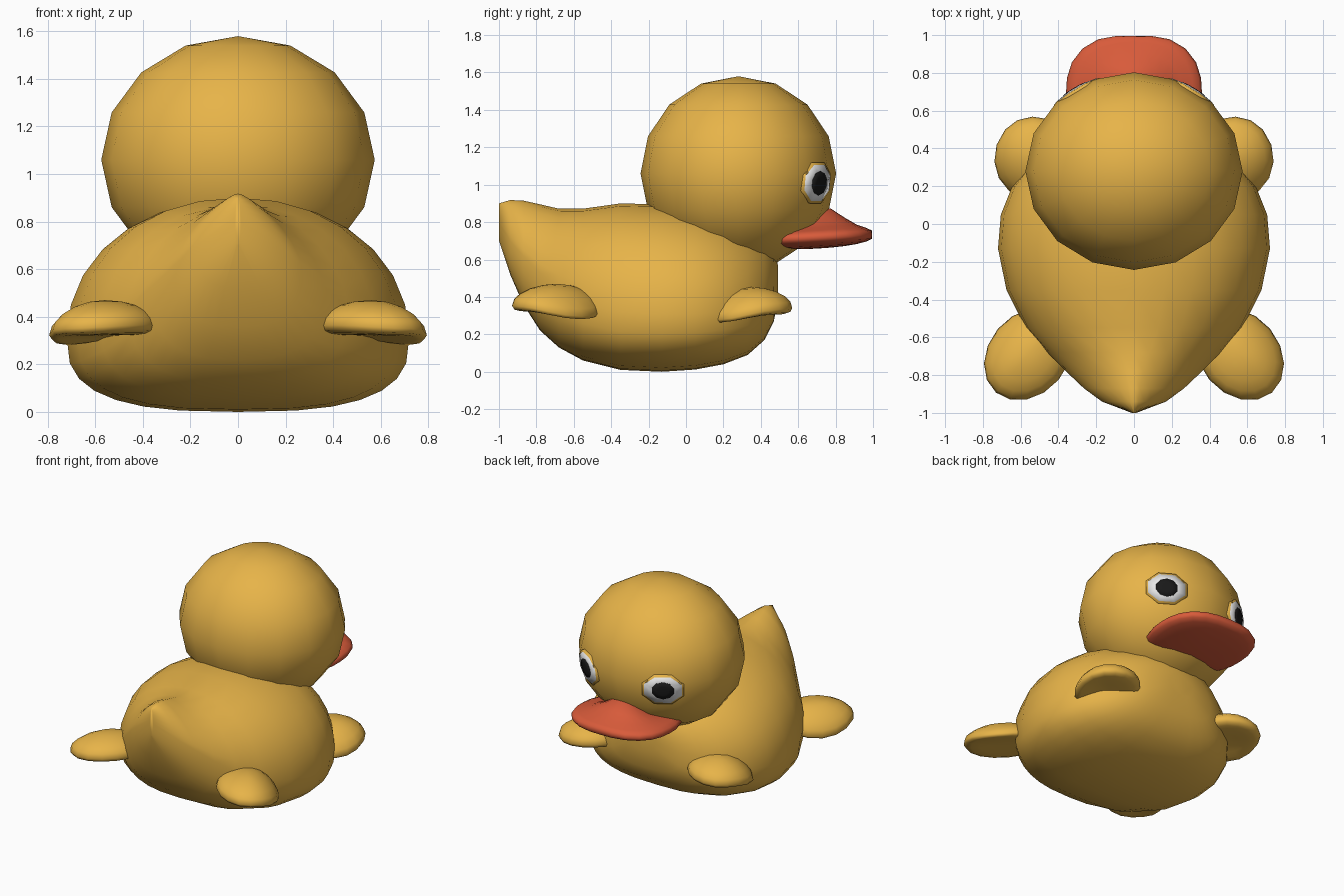
import bpy, bmesh, math
from mathutils import Vector, Matrix

if "Cube" in bpy.data.objects:
    bpy.data.objects.remove(bpy.data.objects["Cube"])


def material(name, rgb):
    m = bpy.data.materials.new(name)
    m.diffuse_color = (*rgb, 1)
    m.use_nodes = True
    m.node_tree.nodes["Principled BSDF"].inputs["Base Color"].default_value = m.diffuse_color
    return m


YELLOW = material("warm yellow", (0.80, 0.455, 0.066))
RED = material("beak red", (0.69, 0.105, 0.043))
WHITE = material("eye white", (0.8, 0.8, 0.8))
BLACK = material("pupil black", (0.01, 0.01, 0.01))


def finish(name, bm, mat):
    bmesh.ops.recalc_face_normals(bm, faces=bm.faces)
    me = bpy.data.meshes.new(name)
    bm.to_mesh(me)
    bm.free()
    me.materials.append(mat)
    for p in me.polygons:
        p.use_smooth = True
    ob = bpy.data.objects.new(name, me)
    bpy.context.collection.objects.link(ob)
    return ob


def spow(v, e):
    return math.copysign(abs(v) ** e, v)


# Body: cross-sections along y (y, bottom, top, half width, widest z, top exponent)
SECTIONS = [
    (-1.0, .70, .90, .012, .80, 2), (-.94, .52, .918, .17, .70, 1.5),
    (-.87, .36, .915, .265, .62, 1.4), (-.78, .22, .895, .36, .53, 1.5),
    (-.68, .13, .872, .46, .44, 1.75), (-.55, .06, .872, .575, .36, 2),
    (-.35, .01, .90, .675, .32, 2.1), (-.13, 0, .895, .72, .31, 2.1),
    (.05, .012, .87, .705, .31, 2.1), (.2, .04, .83, .645, .32, 2.1),
    (.33, .09, .76, .54, .33, 2.1), (.42, .17, .70, .41, .36, 2.1),
    (.47, .27, .64, .27, .40, 2), (.492, .40, .57, .10, .48, 2)]
N = 28
bm = bmesh.new()
rings = []
for y, zb, zt, hw, zm, nt in SECTIONS:
    ring = []
    for i in range(N):
        a = 2 * math.pi * i / N
        c, s = math.cos(a), math.sin(a)
        n = nt if s >= 0 else 2.8
        h = zt - zm if s >= 0 else zm - zb
        ring.append(bm.verts.new((hw * spow(c, 2 / n), y, zm + h * spow(s, 2 / n))))
    rings.append(ring)
for r, q in zip(rings, rings[1:]):
    for i in range(N):
        j = (i + 1) % N
        bm.faces.new((r[i], r[j], q[j], q[i]))
bm.faces.new(rings[0])
bm.faces.new(rings[-1])
finish("body", bm, YELLOW)

# Head: coarse sphere
HC, HR = Vector((0, .28, 1.06)), Vector((.575, .523, .52))
bm = bmesh.new()
bmesh.ops.create_uvsphere(bm, u_segments=16, v_segments=8, radius=1)
for v in bm.verts:
    v.co = HC + v.co * HR
finish("head", bm, YELLOW)

# Beak: flattened sphere with blunt front and a centre hump on top
bm = bmesh.new()
bmesh.ops.create_uvsphere(bm, u_segments=24, v_segments=12, radius=1)
for v in bm.verts:
    x, y, z = v.co
    r = math.hypot(x, y)
    k = 1.0
    if r > 1e-4:
        k = 1 / ((abs(x / r) ** 2.5 + abs(y / r) ** 2.5) ** (1 / 2.5))
    px, py = .36 * x * k, min(.69 + .315 * y * k, .995)
    pz = .718 + .06 * spow(z, .75) + .05 * (py - .69)
    if z > 0:
        pz += .10 * z * math.exp(-(px / .17) ** 2 - ((py - .75) / .12) ** 2)
    v.co = (px, py, pz)
finish("beak", bm, RED)


# Flippers: flattened ellipsoids pointing outward, one trailing corner drooping
def flipper(name, center, length, width, angle, side, low, stretch):
    bm = bmesh.new()
    bmesh.ops.create_uvsphere(bm, u_segments=16, v_segments=10, radius=1)
    rot = Matrix.Rotation(angle, 3, 'Z')
    for v in bm.verts:
        x, y, z = v.co
        d = max(0, low * y)
        p = rot @ Vector((length * x, width * y * (stretch if d else 1), 0))
        p.z = (.085 if z > 0 else .062) * spow(z, .85) - .035 * x * x - .02 * y * y - .07 * d * d
        p += Vector(center)
        p.x *= side
        v.co = p
    finish(name, bm, YELLOW)


# Eyes: curved oval plates laid on the head surface
def disc(name, side, hw, hh, sides, lift, skirt, mat):
    n = Vector((.545, .83, -.10)).normalized()
    u = Vector((0, 0, 1)).cross(n).normalized()
    w = n.cross(u)
    bm = bmesh.new()

    def put(t, a, k):
        d = n + u * (hw * t * math.cos(a)) + w * (hh * t * math.sin(a))
        p = HC + d.normalized() * k * HR
        return bm.verts.new((p.x * side, p.y, p.z))
    rows = []
    for t, k in ((.5, lift), (1, lift - .001), (1.02, skirt)):
        rows.append([put(t, 2 * math.pi * (i + .5) / sides, k) for i in range(sides)])
    c = put(0, 0, lift)
    for i in range(sides):
        j = (i + 1) % sides
        bm.faces.new((c, rows[0][i], rows[0][j]))
        for r, q in zip(rows, rows[1:]):
            bm.faces.new((r[i], q[i], q[j], r[j]))
    me = finish(name, bm, mat).data
    # open plates: make sure normals point away from the head
    f = me.polygons[0]
    if f.normal.dot(f.center - HC) < 0:
        me.flip_normals()


for side, tag in ((1, "right"), (-1, "left")):
    flipper("front_flipper_" + tag, (.51, .355, .368), .225, .205, math.radians(40), side, -1, 1.15)
    flipper("rear_flipper_" + tag, (.56, -.69, .385), .265, .21, math.radians(-50), side, 1, 1)
    disc("eye_rim_" + tag, side, .28, .235, 8, .999, .97, YELLOW)
    disc("eye_" + tag, side, .25, .205, 8, 1.004, .985, WHITE)
    disc("pupil_" + tag, side, .135, .125, 10, 1.009, .995, BLACK)
